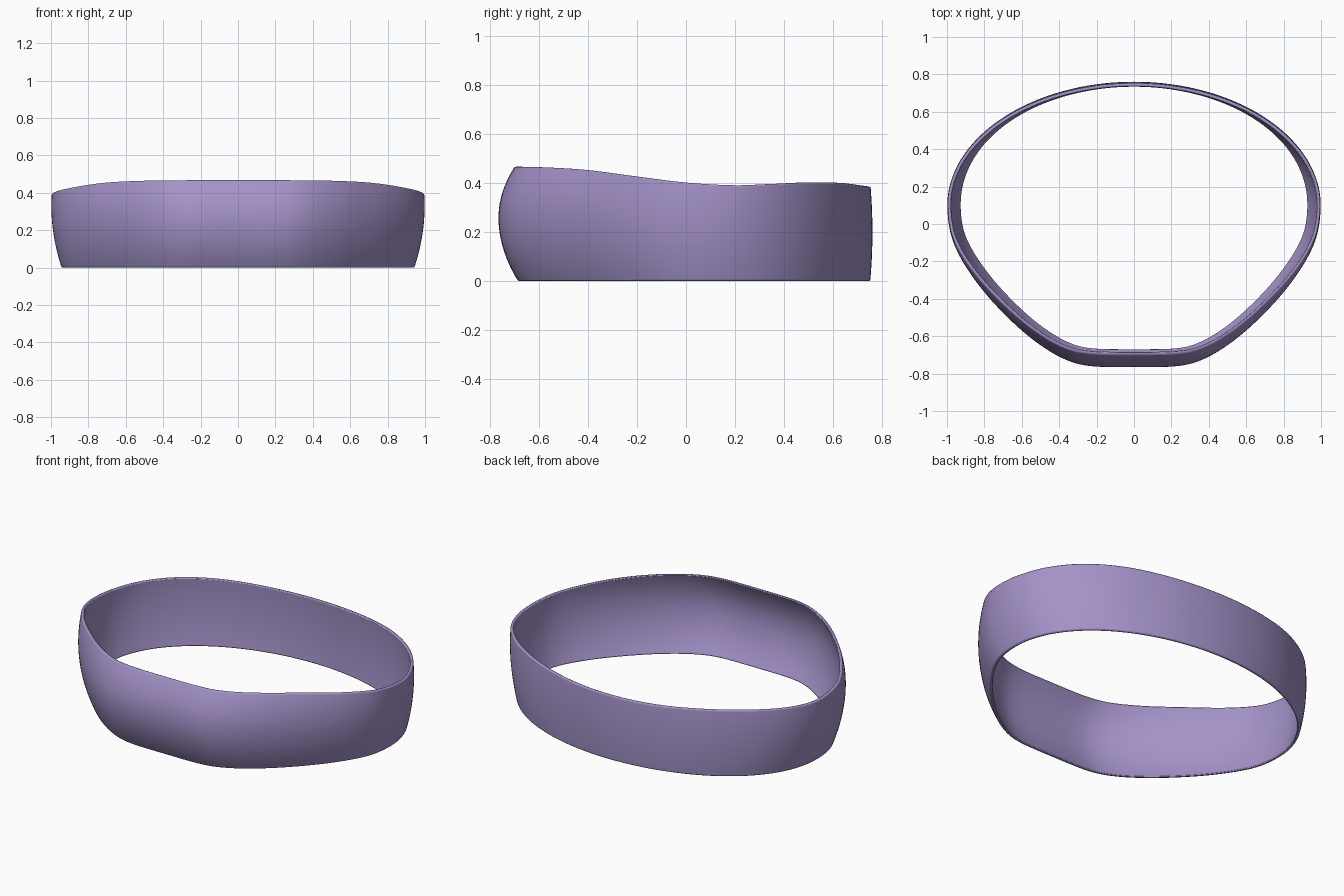
import bpy, bmesh, math
from mathutils import Vector

if "Cube" in bpy.data.objects:
    bpy.data.objects.remove(bpy.data.objects["Cube"])

# Right half of the widest outline: elliptical back, then a rounded flank and a flat front
half = [(math.sin(a), .1 + .662 * math.cos(a)) for a in (math.radians(d) for d in range(0, 91, 10))]
half += [(.98, -.075), (.9, -.232), (.8, -.368), (.7, -.477), (.6, -.572), (.5, -.65),
         (.4, -.711), (.3, -.75), (.2, -.763), (.1, -.765), (0, -.765)]
ctrl = [Vector(p) for p in half] + [Vector((-x, y)) for x, y in half[-2:0:-1]]


def spline(pts, steps):
    out, n = [], len(pts)
    for i in range(n):
        a, b, c, d = (pts[(i + k) % n] for k in (-1, 0, 1, 2))
        for s in range(steps):
            t = s / steps
            out.append(.5 * (2 * b + (c - a) * t + (2 * a - 5 * b + 4 * c - d) * t * t
                             + (3 * b - a - 3 * c + d) * t ** 3))
    for _ in range(10):
        out = [(out[i - 1] + 2 * out[i] + out[(i + 1) % len(out)]) / 4 for i in range(len(out))]
    return out


def interp(table, v):
    # smooth interpolation through a few (position, value) pairs
    if v <= table[0][0]:
        return table[0][1]
    for i in range(len(table) - 1):
        (x0, y0), (x1, y1) = table[i], table[i + 1]
        if v <= x1:
            def slope(j):
                a, b = table[max(j - 1, 0)], table[min(j + 1, len(table) - 1)]
                return (b[1] - a[1]) / (b[0] - a[0])
            h, t = x1 - x0, (v - x0) / (x1 - x0)
            return (y0 * (1 + 2 * t) * (1 - t) ** 2 + y1 * t * t * (3 - 2 * t)
                    + h * slope(i) * t * (1 - t) ** 2 + h * slope(i + 1) * t * t * (t - 1))
    return table[-1][1]


def inset(z, ny):
    # how far the wall leans in at height z: bulging front, flared sides, near-upright back
    front = .08 * ((.26 - z) / .26) ** 2 if z < .26 else .065 * ((z - .26) / .205) ** 2
    side = .055 * ((.33 - z) / .33) ** 2 if z < .33 else .6 * (z - .33) ** 2
    back = .009 * ((z - .2) / .2) ** 2
    w = ny * ny
    return (front if ny < 0 else back) * w + side * (1 - w)


top_edge = [(-.7, .467), (-.55, .463), (-.4, .453), (-.2, .427), (0, .402), (.2, .391),
            (.35, .396), (.52, .403), (.65, .4), (.76, .386)]
outline = spline(ctrl, 6)
N, ROWS, THICK = len(outline), 16, .018

# Band: a closed cross-section swept round the outline
bm = bmesh.new()
rings = []
for i, p in enumerate(outline):
    t = (outline[(i + 1) % N] - outline[i - 1]).normalized()
    n = Vector((-t.y, t.x))
    if n.dot(p) < 0:
        n = -n
    top = interp(top_edge, p.y * .93 if p.y < 0 else p.y)
    ring = []
    for extra, rows in ((0, range(ROWS + 1)), (THICK, range(ROWS, -1, -1))):
        for r in rows:
            z = top * r / ROWS
            q = p - n * (inset(z, n.y) + extra)
            ring.append(bm.verts.new((q.x, q.y, z)))
    rings.append(ring)
M = len(rings[0])
for i in range(N):
    a, b = rings[i], rings[(i + 1) % N]
    for j in range(M):
        k = (j + 1) % M
        bm.faces.new((a[j], b[j], b[k], a[k]))
bmesh.ops.recalc_face_normals(bm, faces=bm.faces)
mesh = bpy.data.meshes.new("band")
bm.to_mesh(mesh)
bm.free()
band = bpy.data.objects.new("band", mesh)
bpy.context.collection.objects.link(band)

# Softened rims
bev = band.modifiers.new("rim", 'BEVEL')
bev.width, bev.segments, bev.limit_method, bev.angle_limit = .006, 2, 'ANGLE', math.radians(40)

mat = bpy.data.materials.new("purple")
mat.diffuse_color = (.37, .29, .58, 1)
mat.use_nodes = True
mat.node_tree.nodes["Principled BSDF"].inputs["Base Color"].default_value = mat.diffuse_color
mesh.materials.append(mat)
bpy.context.view_layer.objects.active = band
band.select_set(True)
bpy.ops.object.shade_smooth_by_angle(angle=math.radians(35))
